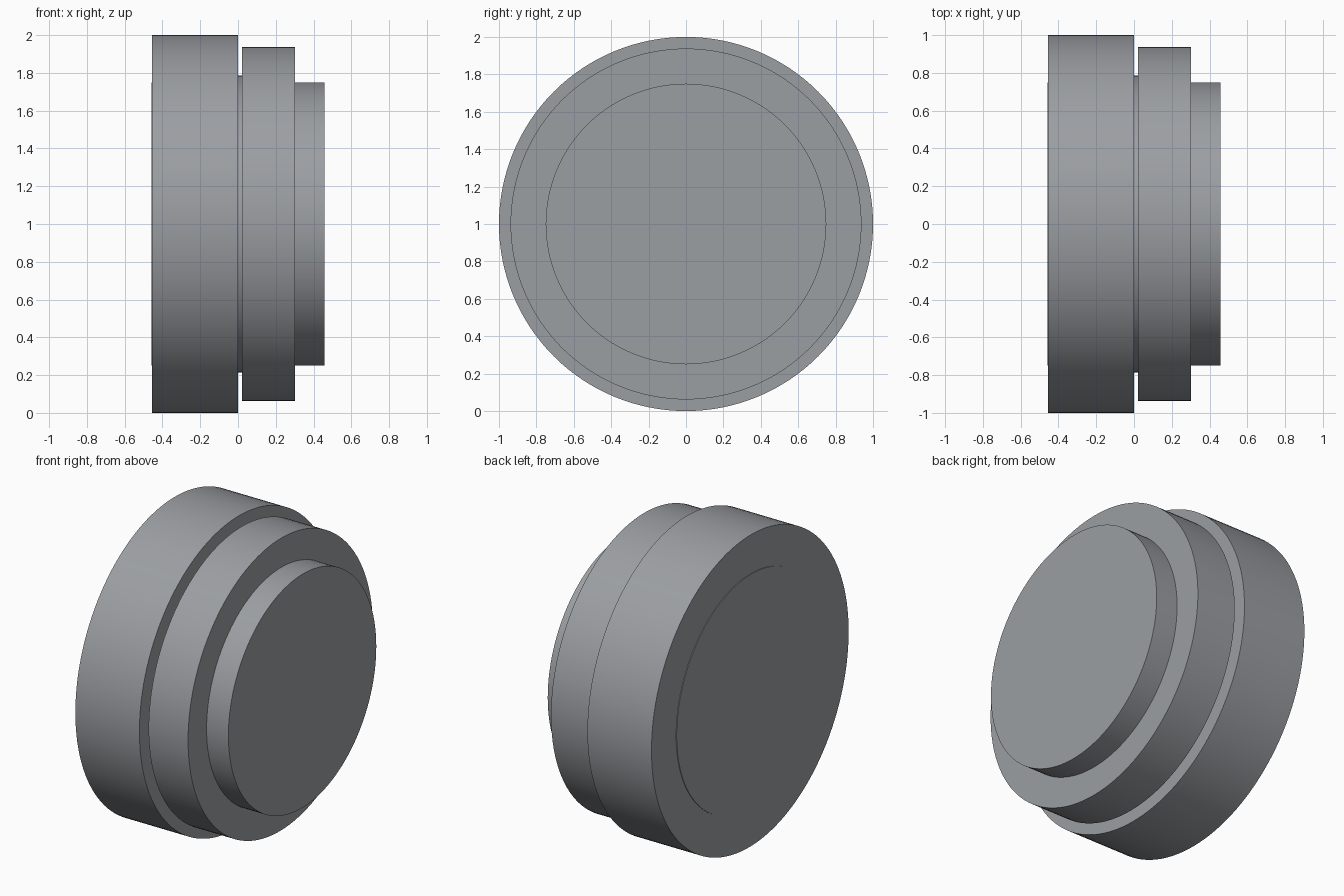
import bpy
import math

if "Cube" in bpy.data.objects:
    bpy.data.objects.remove(bpy.data.objects["Cube"])

# One flat grey for the whole model
grey = bpy.data.materials.new("mid_grey")
grey.diffuse_color = (0.33, 0.345, 0.365, 1.0)
grey.use_nodes = True
grey.node_tree.nodes["Principled BSDF"].inputs["Base Color"].default_value = grey.diffuse_color


def disc(name, x0, x1, radius):
    """Solid round disc lying along the x axis, centred at z = 1."""
    bpy.ops.mesh.primitive_cylinder_add(
        vertices=128, radius=radius, depth=x1 - x0,
        location=((x0 + x1) / 2, 0, 1), rotation=(0, math.pi / 2, 0))
    ob = bpy.context.object
    ob.name = name
    ob.data.materials.append(grey)
    bpy.ops.object.transform_apply(location=False, rotation=True, scale=True)
    bpy.ops.object.shade_smooth_by_angle(angle=math.radians(30))
    return ob


# Wide rear drum
disc("rear_drum", -0.455, 0.0, 1.0)
# Thin recessed neck forming the groove
disc("groove_neck", -0.01, 0.03, 0.787)
# Front flange
disc("front_flange", 0.022, 0.302, 0.938)
# Core running right through: front boss and slightly raised rear cap
disc("core_boss", -0.459, 0.457, 0.75)
